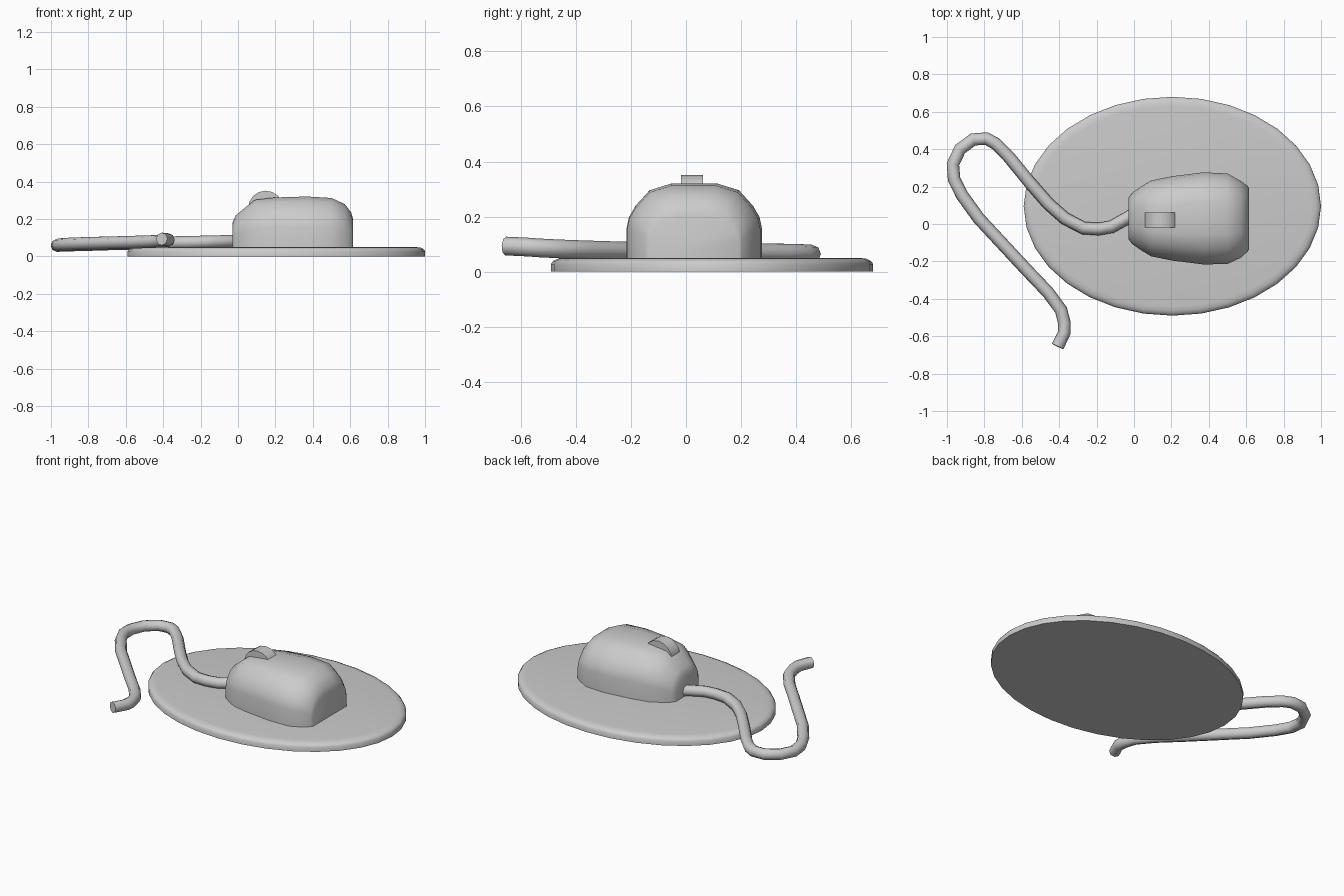
import bpy, bmesh
from math import sin, cos, pi, radians

if "Cube" in bpy.data.objects:
    bpy.data.objects.remove(bpy.data.objects["Cube"])


def loft(name, rings, angle):
    """Skin a list of closed rings and cap both ends."""
    bm = bmesh.new()
    vs = [[bm.verts.new(p) for p in r] for r in rings]
    n = len(rings[0])
    for a, b in zip(vs, vs[1:]):
        for i in range(n):
            j = (i + 1) % n
            bm.faces.new((a[i], a[j], b[j], b[i]))
    bm.faces.new(vs[0])
    bm.faces.new(vs[-1])
    bmesh.ops.recalc_face_normals(bm, faces=bm.faces[:])
    me = bpy.data.meshes.new(name)
    bm.to_mesh(me)
    bm.free()
    ob = bpy.data.objects.new(name, me)
    bpy.context.collection.objects.link(ob)
    smooth(ob, angle)
    return ob


def smooth(ob, angle):
    bpy.ops.object.select_all(action='DESELECT')
    ob.select_set(True)
    bpy.context.view_layer.objects.active = ob
    bpy.ops.object.shade_smooth_by_angle(angle=radians(angle))


# Oval pad with a rounded upper rim
pad_profile = [(0.0, 0.0), (0.0, 0.028), (0.008, 0.039), (0.025, 0.047), (0.05, 0.05)]
loft("mouse_pad", [[(0.205 + (0.795 - d) * cos(2 * pi * i / 32),
                     0.095 + (0.585 - d) * sin(2 * pi * i / 32), z)
                    for i in range(32)] for d, z in pad_profile], 50)

# Mouse body: arched cross-sections along x (x, half width, top z, centre y)
half = [(1, 0), (1, 0.40), (0.965, 0.55), (0.87, 0.70), (0.66, 0.91), (0.34, 1)]
arch = half + [(-w, h) for w, h in reversed(half)]
sections = [(-0.03, 0.11, 0.18, 0.03), (-0.012, 0.135, 0.22, 0.03),
            (0.04, 0.172, 0.262, 0.03), (0.09, 0.202, 0.302, 0.03),
            (0.20, 0.225, 0.315, 0.03), (0.37, 0.246, 0.32, 0.03),
            (0.50, 0.242, 0.312, 0.028), (0.57, 0.206, 0.28, 0.025),
            (0.605, 0.178, 0.235, 0.028), (0.615, 0.165, 0.20, 0.028)]
base = 0.048
loft("mouse_body", [[(x, cy + w * hw, base + h * (top - base)) for w, h in arch]
                    for x, hw, top, cy in sections], 50)

# Scroll wheel
bpy.ops.mesh.primitive_cylinder_add(vertices=16, radius=0.094, depth=0.08,
                                    location=(0.148, 0.022, 0.257),
                                    rotation=(pi / 2, 0, 0))
wheel = bpy.context.object
wheel.name = "scroll_wheel"
smooth(wheel, 40)

# Cable: bevelled curve trailing off the pad
path = [(0.0, 0.055), (-0.03, 0.035), (-0.12, -0.015), (-0.19, -0.027), (-0.27, -0.022),
        (-0.37, 0.03), (-0.46, 0.11), (-0.56, 0.225), (-0.67, 0.36), (-0.74, 0.43),
        (-0.79, 0.457), (-0.86, 0.452), (-0.93, 0.40), (-0.968, 0.32),
        (-0.962, 0.24), (-0.92, 0.155), (-0.83, 0.03), (-0.70, -0.11),
        (-0.57, -0.25), (-0.46, -0.365), (-0.39, -0.46), (-0.372, -0.53),
        (-0.372, -0.58), (-0.408, -0.655)]
cu = bpy.data.curves.new("cable", 'CURVE')
cu.dimensions = '3D'
cu.bevel_depth = 0.034
cu.bevel_resolution = 2
cu.use_fill_caps = True
sp = cu.splines.new('POLY')
sp.points.add(len(path) - 1)
for i, (p, (x, y)) in enumerate(zip(sp.points, path)):
    # dips towards the outer bend, rises again at the free end
    z = 0.082 - 0.024 * i / 13 if i <= 13 else 0.058 + 0.035 * (i - 13) / 10
    p.co = (x, y, z, 1)
cable = bpy.data.objects.new("cable", cu)
bpy.context.collection.objects.link(cable)
bpy.ops.object.select_all(action='DESELECT')
cable.select_set(True)
bpy.context.view_layer.objects.active = cable
bpy.ops.object.convert(target='MESH')
smooth(bpy.context.object, 50)
